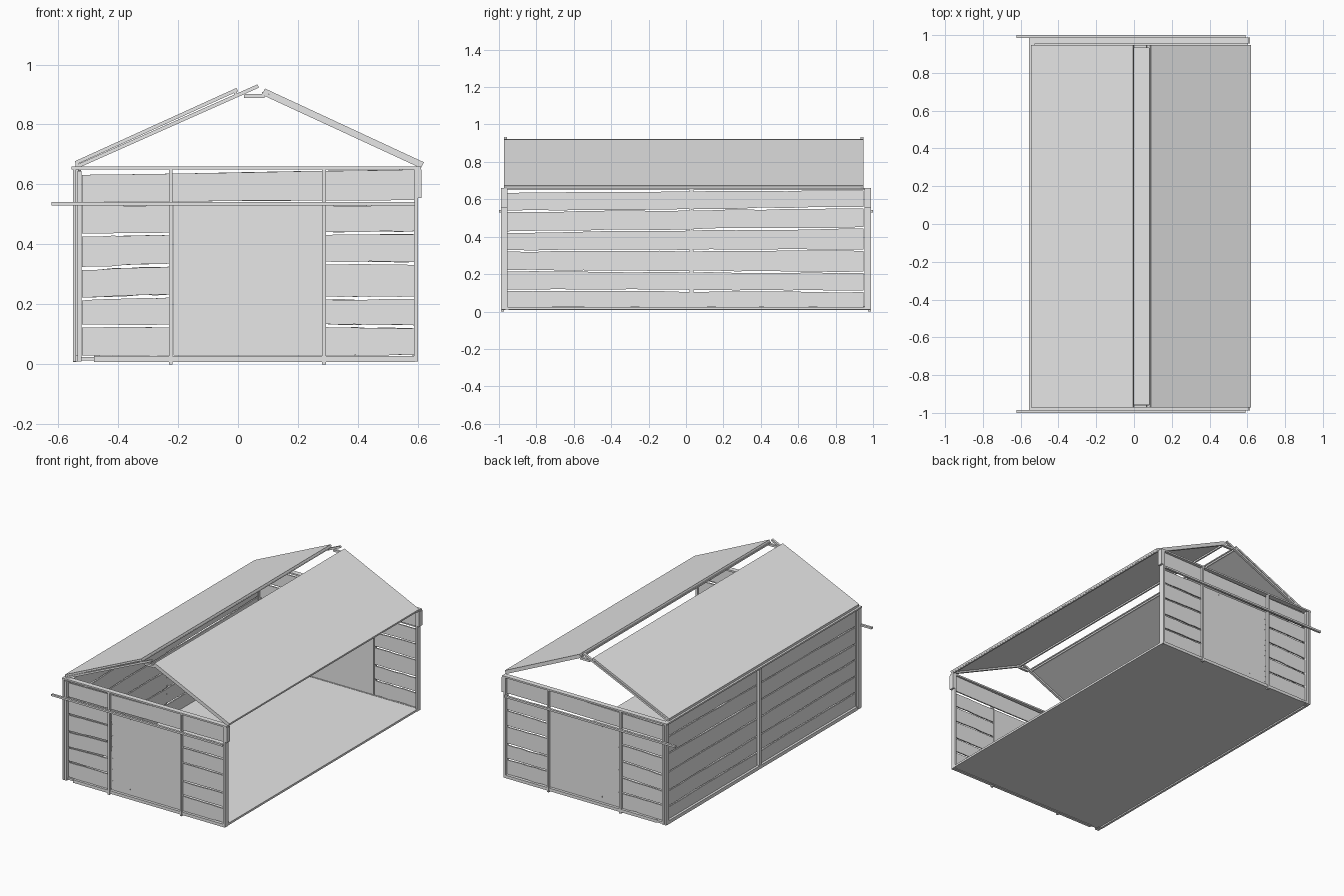
import bpy, bmesh, math, random
from mathutils import Vector

random.seed(4)
cube = bpy.data.objects.get("Cube")
if cube:
    bpy.data.objects.remove(cube, do_unlink=True)

grey = bpy.data.materials.new("plain grey")
grey.use_nodes = True
grey.diffuse_color = (0.8, 0.8, 0.8, 1)
grey.node_tree.nodes["Principled BSDF"].inputs["Base Color"].default_value = (0.8, 0.8, 0.8, 1)


def finish(name, bm):
    bmesh.ops.recalc_face_normals(bm, faces=bm.faces[:])
    mesh = bpy.data.meshes.new(name)
    bm.to_mesh(mesh)
    bm.free()
    mesh.materials.append(grey)
    ob = bpy.data.objects.new(name, mesh)
    bpy.context.collection.objects.link(ob)
    return ob


def prism(name, points, depth):
    """Closed outline pushed along a depth vector."""
    bm = bmesh.new()
    face = bm.faces.new([bm.verts.new(p) for p in points])
    out = bmesh.ops.extrude_face_region(bm, geom=[face])
    moved = [v for v in out["geom"] if isinstance(v, bmesh.types.BMVert)]
    bmesh.ops.translate(bm, verts=moved, vec=Vector(depth))
    return finish(name, bm)


def box(name, x, y, z):
    outline = [(x[0], y[0], z[0]), (x[1], y[0], z[0]),
               (x[1], y[1], z[0]), (x[0], y[1], z[0])]
    return prism(name, outline, (0, 0, z[1] - z[0]))


def plank(name, place, u, low, high, thick, steps=8, rough=0.003):
    """Weathered board: straight ends, slightly worn long edges."""
    def edge(ends):
        pts = []
        for i in range(steps + 1):
            t = i / steps
            wear = random.uniform(-rough, rough) if 0 < i < steps else 0
            pts.append(place(u[0] + t * (u[1] - u[0]),
                             ends[0] + t * (ends[1] - ends[0]) + wear))
        return pts
    return prism(name, edge(low) + edge(high)[::-1], thick)


def nails(name, points, axis):
    """Thin square nail heads facing along the axis (0 = x, 1 = y)."""
    bm = bmesh.new()
    for p in points:
        made = bmesh.ops.create_cube(bm, size=0.007)
        for v in made["verts"]:
            v.co[axis] *= 0.4
            v.co += Vector(p)
    finish(name, bm)


# floor and sills
box("floor", (-0.53, 0.60), (-0.975, 0.985), (0.012, 0.025))
box("left_sill", (-0.55, -0.535), (-0.95, 0.97), (0.008, 0.03))

# end walls: plank edges given as gap centres at the outer and inner ends
LEFT_GAPS = [(0.128, 0.128), (0.218, 0.228), (0.320, 0.331), (0.431, 0.435)]
RIGHT_GAPS = [(0.129, 0.125), (0.221, 0.222), (0.338, 0.336), (0.436, 0.439)]


def end_wall(label, side):
    y_in = 0.965 * side
    y_post = sorted((0.972 * side, 0.988 * side))
    y_corner = sorted((0.955 * side, 0.988 * side))
    thick = (0, 0.008 * side, 0)

    def place(u, z):
        return (u, y_in, z)

    for part, u, gaps in (("left", (-0.52, -0.222), LEFT_GAPS),
                          ("right", (0.29, 0.59), RIGHT_GAPS)):
        edges = [(0.025, 0.025)] + gaps + [(0.535, 0.535)]
        for i in range(5):
            low = [z + 0.005 for z in edges[i]]
            high = [z - 0.005 for z in edges[i + 1]]
            plank(f"{label}_{part}_plank_{i + 1}", place, u, low, high, thick, 6, 0.002)
    plank(f"{label}_header_plank", place, (-0.52, 0.60),
          (0.542, 0.548), (0.632, 0.65), thick, 6, 0.001)
    box(f"{label}_header_end", (0.598, 0.613), y_corner, (0.555, 0.65))

    # door panel with its posts and sliding rail
    box(f"{label}_door", (-0.215, 0.285), sorted((y_in, y_in + 0.008 * side)), (0.03, 0.53))
    for part, x in (("left", -0.225), ("right", 0.286)):
        box(f"{label}_{part}_door_post", (x - 0.006, x + 0.007), y_post, (0, 0.65))
    box(f"{label}_door_rail", (-0.622, 0.59), sorted((0.986 * side, side)), (0.53, 0.542))
    box(f"{label}_sill", (-0.48, 0.59), sorted((0.965 * side, 0.985 * side)), (0.008, 0.027))
    box(f"{label}_top_rail", (-0.555, 0.61), y_corner, (0.65, 0.66))

    # corner posts
    box(f"{label}_left_corner_post", (-0.55, -0.54), y_corner, (0.01, 0.65))
    box(f"{label}_left_inner_post", (-0.535, -0.522), y_corner, (0.01, 0.645))
    box(f"{label}_right_corner_post", (0.587, 0.60), y_corner, (0.01, 0.65))

    spots = [(-0.207, 0.05 + 0.036 * i) for i in range(13)]
    spots += [(-0.085, 0.515), (0.15, 0.515), (-0.085, 0.065)]
    nails(f"{label}_door_nails", [(x, y_in + 0.008 * side, z) for x, z in spots], 1)


end_wall("front", -1)
end_wall("back", 1)

# long left wall, edges running front to back
WALL_EDGES = [(0.02, 0.02), (0.115, 0.108), (0.218, 0.210), (0.325, 0.328),
              (0.425, 0.448), (0.535, 0.555), (0.638, 0.652)]
for i in range(6):
    low = [z + 0.004 for z in WALL_EDGES[i]]
    high = [z - 0.004 for z in WALL_EDGES[i + 1]]
    plank(f"left_wall_plank_{i + 1}", lambda u, z: (-0.532, u, z),
          (-0.955, 0.95), low, high, (0.008, 0, 0), 14)
box("left_wall_post", (-0.548, -0.532), (0.018, 0.04), (0.01, 0.65))
box("left_top_rail", (-0.555, -0.525), (-0.985, 0.985), (0.65, 0.66))
nails("left_wall_nails", [(-0.524, 0.03, 0.07 + 0.107 * i + d)
                          for i in range(6) for d in (0, 0.05)], 0)

# roof: two sheets with an open slot at the ridge
ROOF_Y = (-0.972, 0.948)


def sloped(name, a, b, thick, y):
    """Bar or sheet whose upper face runs from a to b in the x-z plane."""
    (ax, az), (bx, bz) = a, b
    n = Vector((az - bz, bx - ax)).normalized()
    n *= thick if n.y > 0 else -thick
    outline = [(ax, y[0], az), (bx, y[0], bz),
               (bx - n.x, y[0], bz - n.y), (ax - n.x, y[0], az - n.y)]
    prism(name, outline, (0, y[1] - y[0], 0))


sloped("left_roof_sheet", (-0.545, 0.677), (-0.005, 0.922), 0.012, ROOF_Y)
sloped("right_roof_sheet", (0.09, 0.92), (0.62, 0.674), 0.012, ROOF_Y)
for label, y in (("front", (-0.972, -0.957)), ("back", (0.933, 0.948))):
    sloped(f"{label}_left_rafter", (-0.535, 0.667), (0.065, 0.934), 0.012, y)
    sloped(f"{label}_right_rafter", (0.085, 0.909), (0.615, 0.664), 0.011, y)
    box(f"{label}_ridge_tie", (0.02, 0.088), y, (0.888, 0.901))

# slim edge strips along ridge and eaves
for name, x, z in (("left_eave", -0.537, 0.66), ("left_ridge", -0.009, 0.899),
                   ("right_ridge", 0.085, 0.897), ("right_eave", 0.608, 0.658)):
    box(f"{name}_strip", (x - 0.005, x + 0.005), ROOF_Y, (z, z + 0.011))
